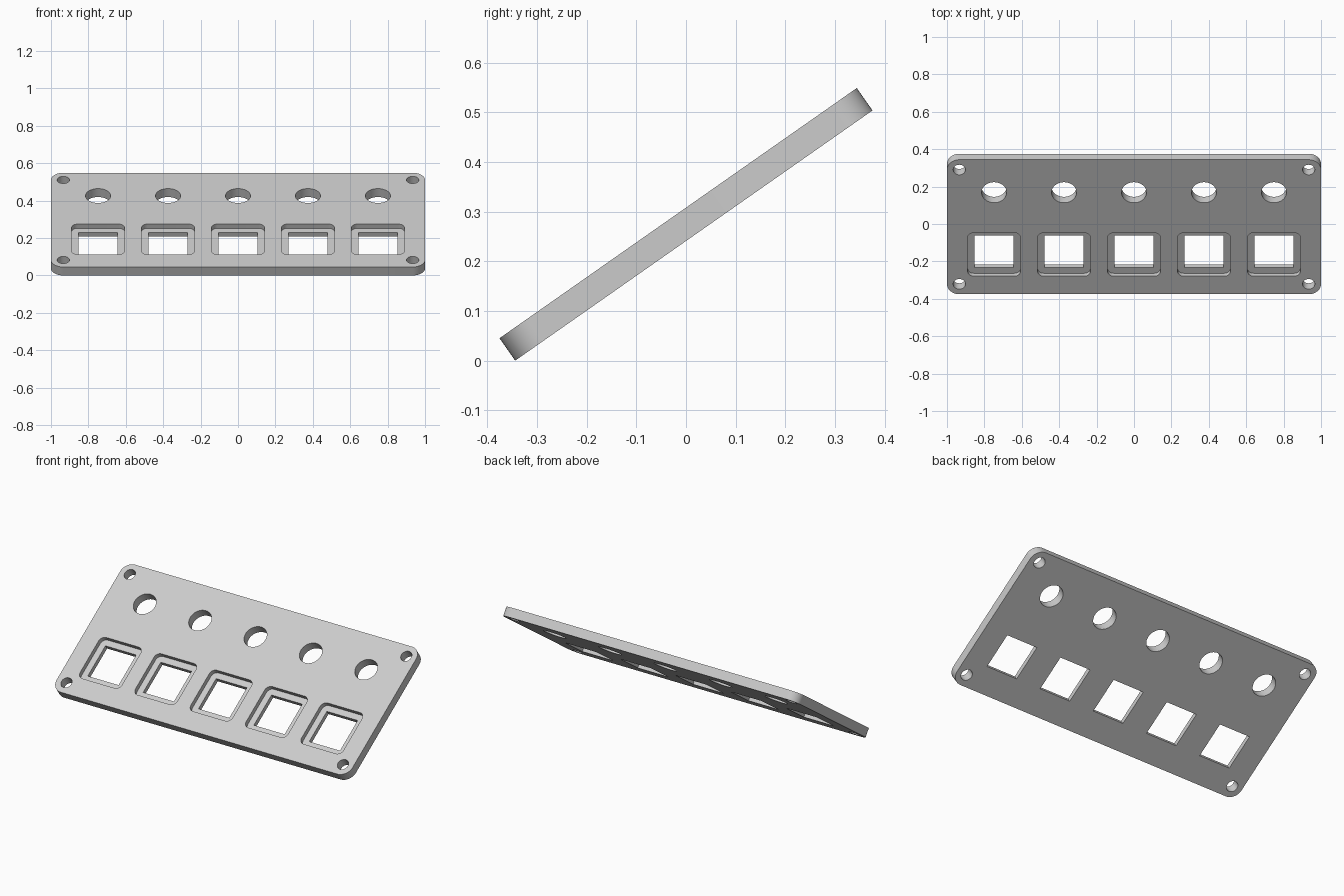
import bpy
import bmesh
from math import radians, sin, cos, pi
from mathutils import Matrix

cube = bpy.data.objects.get("Cube")
if cube:
    bpy.data.objects.remove(cube, do_unlink=True)

LENGTH, THICK, TILT = 0.878, 0.055, radians(35)
PITCH = 0.374
COLUMNS = [i * PITCH for i in range(-2, 3)]


def rounded(w, h, r, steps=12):
    """Outline of a rectangle with rounded corners; r = 0 gives a sharp one."""
    if r == 0:
        return [(w / 2, h / 2), (-w / 2, h / 2), (-w / 2, -h / 2), (w / 2, -h / 2)]
    pts = []
    for k, (sx, sy) in enumerate([(1, 1), (-1, 1), (-1, -1), (1, -1)]):
        for i in range(steps + 1):
            a = (k + i / steps) * pi / 2
            pts.append((sx * (w / 2 - r) + r * cos(a), sy * (h / 2 - r) + r * sin(a)))
    return pts


def circle(r, n=64):
    return [(r * cos(2 * pi * i / n), r * sin(2 * pi * i / n)) for i in range(n)]


def add_prism(bm, outline, x, y, z0, z1):
    low = [bm.verts.new((x + px, y + py, z0)) for px, py in outline]
    high = [bm.verts.new((x + px, y + py, z1)) for px, py in outline]
    bm.faces.new(high)
    bm.faces.new(low[::-1])
    n = len(outline)
    for i in range(n):
        j = (i + 1) % n
        bm.faces.new((low[i], low[j], high[j], high[i]))


def prisms(name, parts):
    bm = bmesh.new()
    for part in parts:
        add_prism(bm, *part)
    mesh = bpy.data.meshes.new(name)
    bm.to_mesh(mesh)
    bm.free()
    obj = bpy.data.objects.new(name, mesh)
    bpy.context.collection.objects.link(obj)
    return obj


# Flat panel with rounded corners
panel = prisms("panel", [(rounded(2, LENGTH, 0.066), 0, 0, -THICK / 2, THICK / 2)])

# Recessed pockets in the upper face
pockets = prisms("pocket_cutter",
                 [(rounded(0.283, 0.283, 0.033), x, -0.18, 0, THICK) for x in COLUMNS])

# Square windows, round holes and corner screw holes, all cut right through
through = [(rounded(0.208, 0.208, 0), x, -0.18, -THICK, THICK) for x in COLUMNS]
through += [(circle(0.067), x, 0.225, -THICK, THICK) for x in COLUMNS]
through += [(circle(0.033, 40), sx * 0.934, sy * 0.373, -THICK, THICK)
            for sx in (-1, 1) for sy in (-1, 1)]
holes = prisms("hole_cutter", through)

bpy.ops.object.select_all(action="DESELECT")
panel.select_set(True)
bpy.context.view_layer.objects.active = panel
for cutter in (pockets, holes):
    cutter.hide_render = True
    mod = panel.modifiers.new("cut", "BOOLEAN")
    mod.operation = "DIFFERENCE"
    mod.solver = "EXACT"
    mod.object = cutter
    bpy.ops.object.modifier_apply(modifier=mod.name)
    bpy.data.objects.remove(cutter, do_unlink=True)

# Tilt the panel so its front edge rests on the ground
height = LENGTH * sin(TILT) + THICK * cos(TILT)
panel.data.transform(Matrix.Translation((0, 0, height / 2)) @ Matrix.Rotation(TILT, 4, "X"))
bpy.ops.object.shade_smooth_by_angle(angle=radians(30))

# Single grey finish
grey = bpy.data.materials.new("light grey")
grey.use_nodes = True
colour = (0.6, 0.6, 0.6, 1)
grey.diffuse_color = colour
grey.node_tree.nodes["Principled BSDF"].inputs["Base Color"].default_value = colour
panel.data.materials.clear()
panel.data.materials.append(grey)
